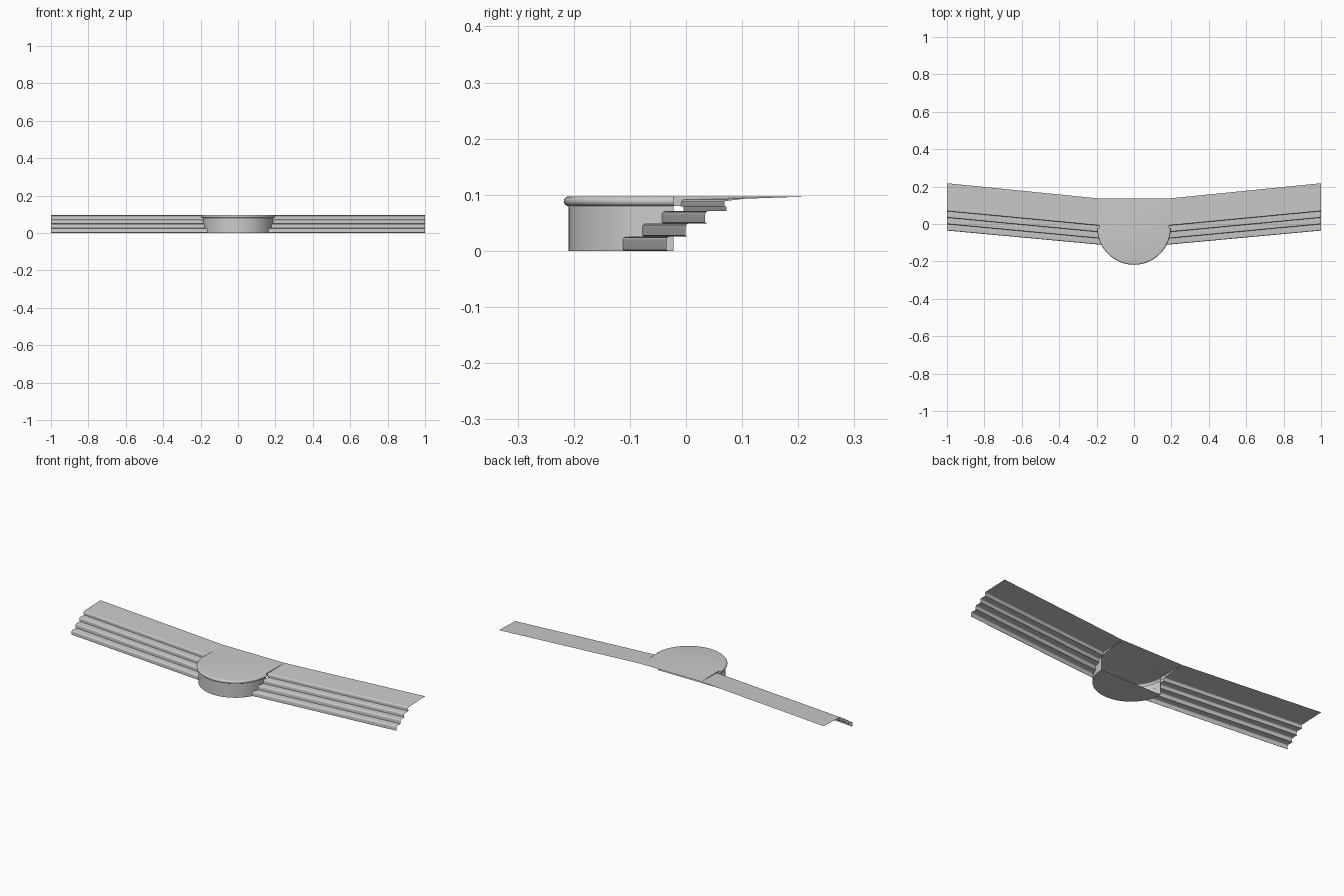
import bpy, math

if "Cube" in bpy.data.objects:
    bpy.data.objects.remove(bpy.data.objects["Cube"])

SLOPE = 0.094          # how far the wings sweep back per unit of x
CY, R = -0.022, 0.187  # centre and radius of the round podium


def make(name, verts, faces, mirror=False, angle=35):
    me = bpy.data.meshes.new(name)
    me.from_pydata(verts, [], faces)
    me.update()
    ob = bpy.data.objects.new(name, me)
    bpy.context.collection.objects.link(ob)
    if mirror:
        ob.modifiers.new("Mirror", 'MIRROR')
    bpy.ops.object.select_all(action='DESELECT')
    ob.select_set(True)
    bpy.context.view_layer.objects.active = ob
    bpy.ops.object.shade_smooth_by_angle(angle=math.radians(angle))
    return ob


def wing_strip(name, profile):
    """Sweep an open (y, z) profile from the podium wall out to x = 1."""
    verts, n = [], len(profile)
    for y, z in profile:
        yi = y - SLOPE * 0.82
        verts.append((math.sqrt(max(R * R - (yi - CY) ** 2, 0)) if yi < CY else R, yi, z))
    verts += [(1, y, z) for y, z in profile]
    faces = [(i, n + i, n + i + 1, i + 1) for i in range(n - 1)]
    return make(name, verts, faces, mirror=True)


# Stepped front of both wings: risers with rounded nosings
profile = []
levels = [0, 0.0255, 0.049, 0.071, 0.092]
for i in range(4):
    y, z0, z1 = -0.031 + 0.0345 * i, levels[i], levels[i + 1]
    r = 0.0065
    profile += [(y, z0)]
    if i == 3:
        profile += [(y, z1 - 2 * r), (y - 0.004, z1 - 2 * r)]
    else:
        profile += [(y - 0.004, z0 + 0.002)]
    for k in range(5):
        a = math.pi - k * math.pi / 8
        profile.append((y - 0.004 + r + r * math.cos(a), z1 - r + r * math.sin(a)))
wing_strip("wing_steps", profile)

# Thin sloping deck behind the steps
yd, zd = profile[-1]
y_in = yd - SLOPE * 0.82
make("wing_deck",
     [(R, y_in, zd), (1, yd, zd), (1, 0.218, 0.097), (0.19, 0.137, 0.097)],
     [(0, 1, 2, 3)], mirror=True)

# Half-round podium: wall, rounded rim and top running back between the wings
N = 40
sections = [(R, 0.0), (R, 0.080)]
for k in range(9):
    a = -math.pi / 2 + k * math.pi / 8
    sections.append((R + 0.0005 + 0.0085 * math.cos(a), 0.0885 + 0.0085 * math.sin(a)))
verts, faces = [], []
for r, z in sections:
    for i in range(N + 1):
        a = math.pi + math.pi * i / N
        verts.append((r * math.cos(a), CY + r * math.sin(a), z))
W = N + 1
for s in range(len(sections) - 1):
    for i in range(N):
        a = s * W + i
        faces.append((a, a + 1, a + W + 1, a + W))
faces.append(tuple(range(N, -1, -1)))                 # underside
top = (len(sections) - 1) * W
b = len(verts)
verts += [(0.19, 0.137, 0.097), (-0.19, 0.137, 0.097)]
faces.append(tuple(range(top, top + W)) + (b, b + 1))  # top
make("podium", verts, faces)

# Narrow cheeks closing the gap between podium top and the lower wing deck
make("podium_cheek",
     [(R, CY, 0.080), (R, y_in, zd - 0.012), (0.19, 0.137, 0.097), (R, CY, 0.097)],
     [(0, 1, 2, 3)], mirror=True)
